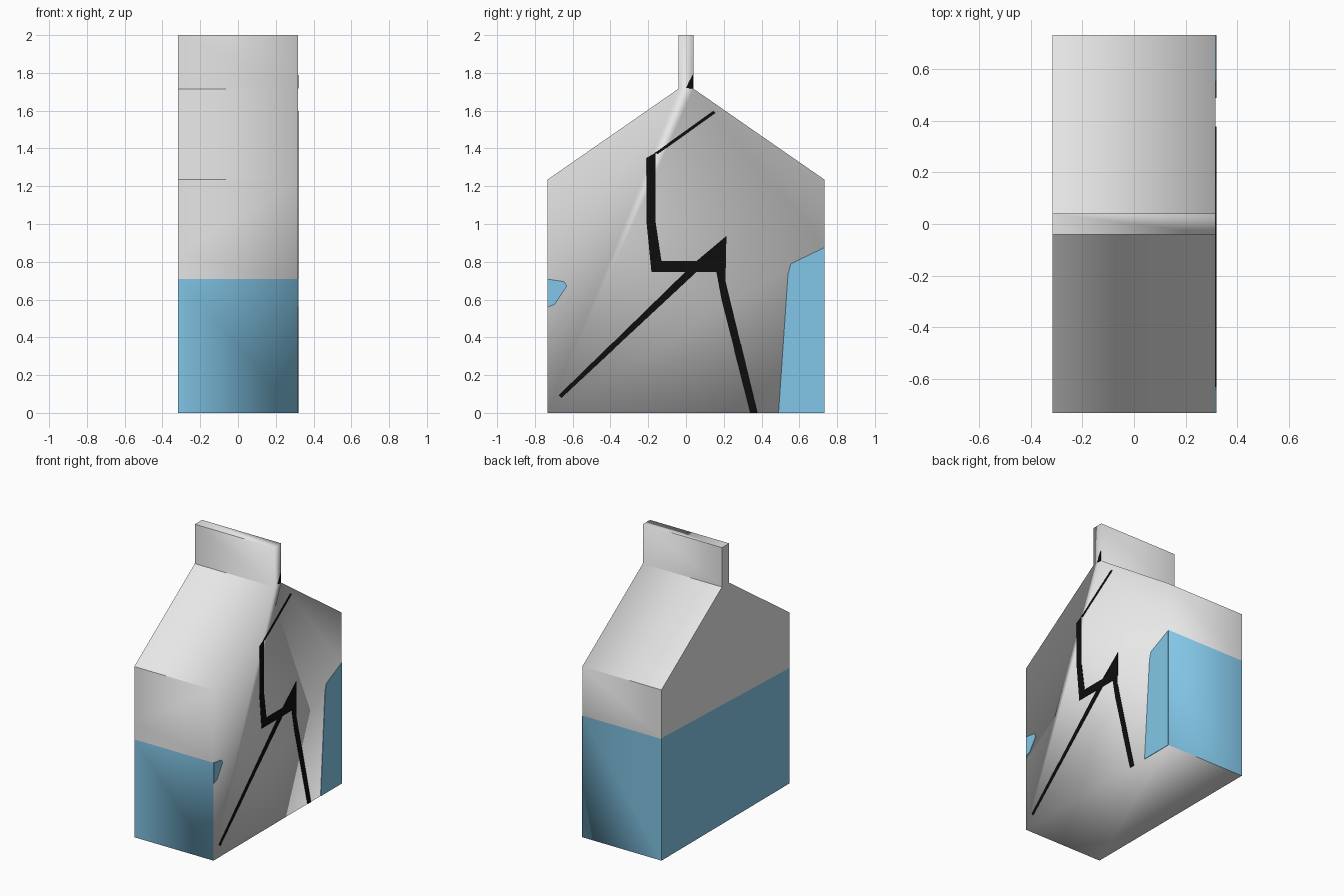
import bpy, bmesh
from mathutils import Vector

if "Cube" in bpy.data.objects:
    bpy.data.objects.remove(bpy.data.objects["Cube"])

HALF_W = 0.317      # half width of the carton along x
PLATE = 0.003       # thickness of the painted plates


def material(name, rgb):
    m = bpy.data.materials.new(name)
    m.diffuse_color = (*rgb, 1)
    m.use_nodes = True
    m.node_tree.nodes["Principled BSDF"].inputs["Base Color"].default_value = m.diffuse_color
    return m


white = material("carton white", (0.8, 0.8, 0.8))
blue = material("carton blue", (0.23, 0.58, 0.82))
black = material("black line", (0.004, 0.004, 0.004))


def extrude_profile(points, x0, x1):
    """Solid from a (y, z) outline extruded along x."""
    bm = bmesh.new()
    face = bm.faces.new([bm.verts.new((x0, y, z)) for y, z in points])
    res = bmesh.ops.extrude_face_region(bm, geom=[face], use_keep_orig=True)
    for v in res["geom"]:
        if isinstance(v, bmesh.types.BMVert):
            v.co.x = x1
    bmesh.ops.recalc_face_normals(bm, faces=bm.faces)
    return bm


def finish(bm, name, mats):
    mesh = bpy.data.meshes.new(name)
    bm.to_mesh(mesh)
    bm.free()
    for m in mats:
        mesh.materials.append(m)
    ob = bpy.data.objects.new(name, mesh)
    bpy.context.collection.objects.link(ob)
    return ob


# Carton body: gabled box with an upright sealed crest
half = [(0.733, 0), (0.733, 1.235), (0.041, 1.715), (0.041, 2.0)]
bm = extrude_profile(half + [(-y, z) for y, z in reversed(half)], -HALF_W, HALF_W)


def wall(direction):
    """Largest face looking in the given direction."""
    return max((f for f in bm.faces if f.normal.dot(direction) > 0.99),
               key=lambda f: f.calc_area())


# Blue lower band on front, back and left walls: cut each wall, colour below the cut
bands = [
    (Vector((0, -1, 0)), (0, 0, 0.708), Vector((0, 0, 1))),
    (Vector((0, 1, 0)), (0, 0, 0.88), Vector((0, 0, 1))),
    (Vector((-1, 0, 0)), (0, 0, 0.86), Vector((0, -0.035, 1))),
]
for direction, co, normal in bands:
    bm.normal_update()
    f = wall(direction)
    bmesh.ops.bisect_plane(bm, geom=[f, *f.edges, *f.verts], dist=1e-5,
                           plane_co=co, plane_no=normal)
    bm.normal_update()
    for f in bm.faces:
        if (f.normal.dot(direction) > 0.99
                and (f.calc_center_median() - Vector(co)).dot(normal) < 0):
            f.material_index = 1

# Creases stay sharp except around the softened right-hand rim
for f in bm.faces:
    f.smooth = True
for e in bm.edges:
    on_right = all(v.co.x > HALF_W - 0.001 for v in e.verts)
    e.smooth = on_right or e.calc_face_angle(0) < 0.1
finish(bm, "carton_body", [white, blue])


# Painted shapes on the right wall, as thin plates with (y, z) outlines
def plate(name, mat, points):
    finish(extrude_profile(points, HALF_W, HALF_W + PLATE), name, [mat])


plate("blue_patch_back", blue, [(0.733, 0.875), (0.555, 0.79), (0.54, 0.735),
                                (0.49, 0), (0.733, 0)])
plate("blue_patch_front", blue, [(-0.733, 0.708), (-0.645, 0.695), (-0.632, 0.67),
                                 (-0.695, 0.575), (-0.733, 0.56)])
plate("main_line", black, [
    (-0.209, 1.349), (-0.161, 1.376), (-0.161, 1.01), (-0.13, 0.804),
    (0.056, 0.804), (0.214, 0.937), (0.209, 0.698), (0.378, 0), (0.341, 0),
    (0.188, 0.6), (0.161, 0.746), (-0.183, 0.746), (-0.209, 1.01)])
plate("diagonal_line", black, [(-0.673, 0.093), (-0.66, 0.08), (0.06, 0.75), (0.0, 0.75)])
plate("upper_line", black, [(-0.165, 1.376), (-0.15, 1.37), (0.155, 1.588), (0.145, 1.598)])
plate("crest_mark", black, [(0.0, 1.72), (0.037, 1.717), (0.037, 1.79), (0.015, 1.75)])
